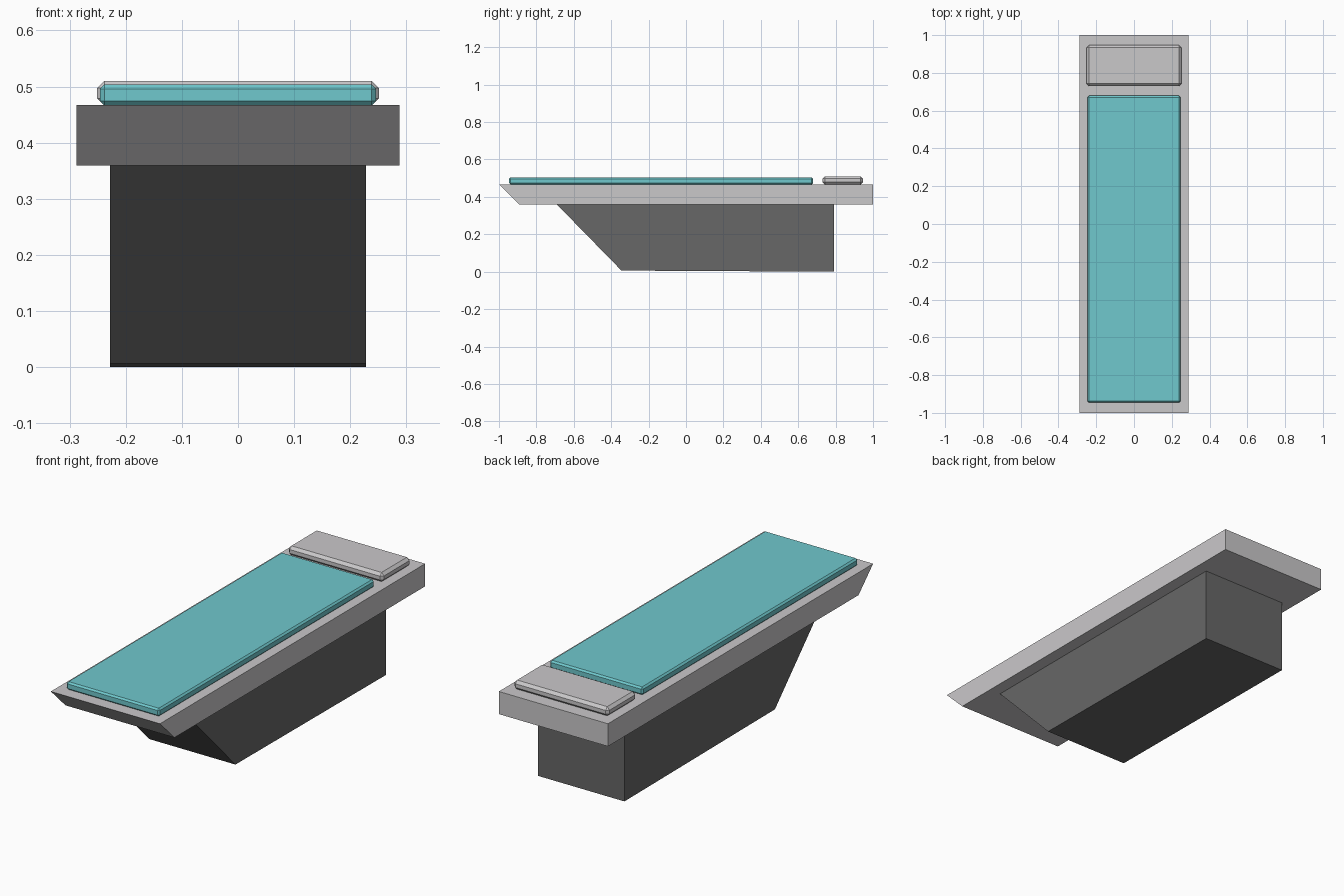
import bpy
import bmesh

if "Cube" in bpy.data.objects:
    bpy.data.objects.remove(bpy.data.objects["Cube"])


def material(name, rgb):
    m = bpy.data.materials.new(name)
    m.diffuse_color = (*rgb, 1)
    m.use_nodes = True
    m.node_tree.nodes["Principled BSDF"].inputs["Base Color"].default_value = m.diffuse_color
    return m


light_grey = material("light grey", (0.59, 0.58, 0.59))
dark_grey = material("dark grey", (0.135, 0.135, 0.135))
teal = material("teal", (0.16, 0.58, 0.61))


def finish(name, bm, mat):
    bmesh.ops.recalc_face_normals(bm, faces=bm.faces[:])
    mesh = bpy.data.meshes.new(name)
    bm.to_mesh(mesh)
    bm.free()
    mesh.materials.append(mat)
    obj = bpy.data.objects.new(name, mesh)
    bpy.context.collection.objects.link(obj)
    return obj


def side_profile(name, half_width, points, mat):
    """Extrude a (y, z) side outline across the width."""
    bm = bmesh.new()
    face = bm.faces.new([bm.verts.new((-half_width, y, z)) for y, z in points])
    ext = bmesh.ops.extrude_face_region(bm, geom=[face])
    verts = [g for g in ext["geom"] if isinstance(g, bmesh.types.BMVert)]
    bmesh.ops.translate(bm, verts=verts, vec=(2 * half_width, 0, 0))
    return finish(name, bm, mat)


def cushion(name, half_width, y0, y1, z0, z1, chamfer, mat):
    """Box with every edge chamfered."""
    bm = bmesh.new()
    bmesh.ops.create_cube(bm, size=1)
    bmesh.ops.scale(bm, verts=bm.verts[:], vec=(2 * half_width, y1 - y0, z1 - z0))
    bmesh.ops.translate(bm, verts=bm.verts[:], vec=(0, (y0 + y1) / 2, (z0 + z1) / 2))
    obj = finish(name, bm, mat)
    bevel = obj.modifiers.new("chamfer", "BEVEL")
    bevel.width = chamfer
    bevel.segments = 1
    return obj


# Pedestal with a raked front and slightly tilted underside
side_profile("pedestal", 0.228,
             [(-0.69, 0.359), (-0.345, 0.006), (0.79, 0.0), (0.79, 0.359)], dark_grey)

# Bed slab with an undercut front end
side_profile("bed_slab", 0.288,
             [(-1.0, 0.467), (-0.89, 0.359), (1.0, 0.359), (1.0, 0.467)], light_grey)

# Bedding
cushion("mattress", 0.246, -0.946, 0.679, 0.466, 0.504, 0.008, teal)
cushion("pillow", 0.251, 0.73, 0.947, 0.466, 0.510, 0.013, light_grey)
